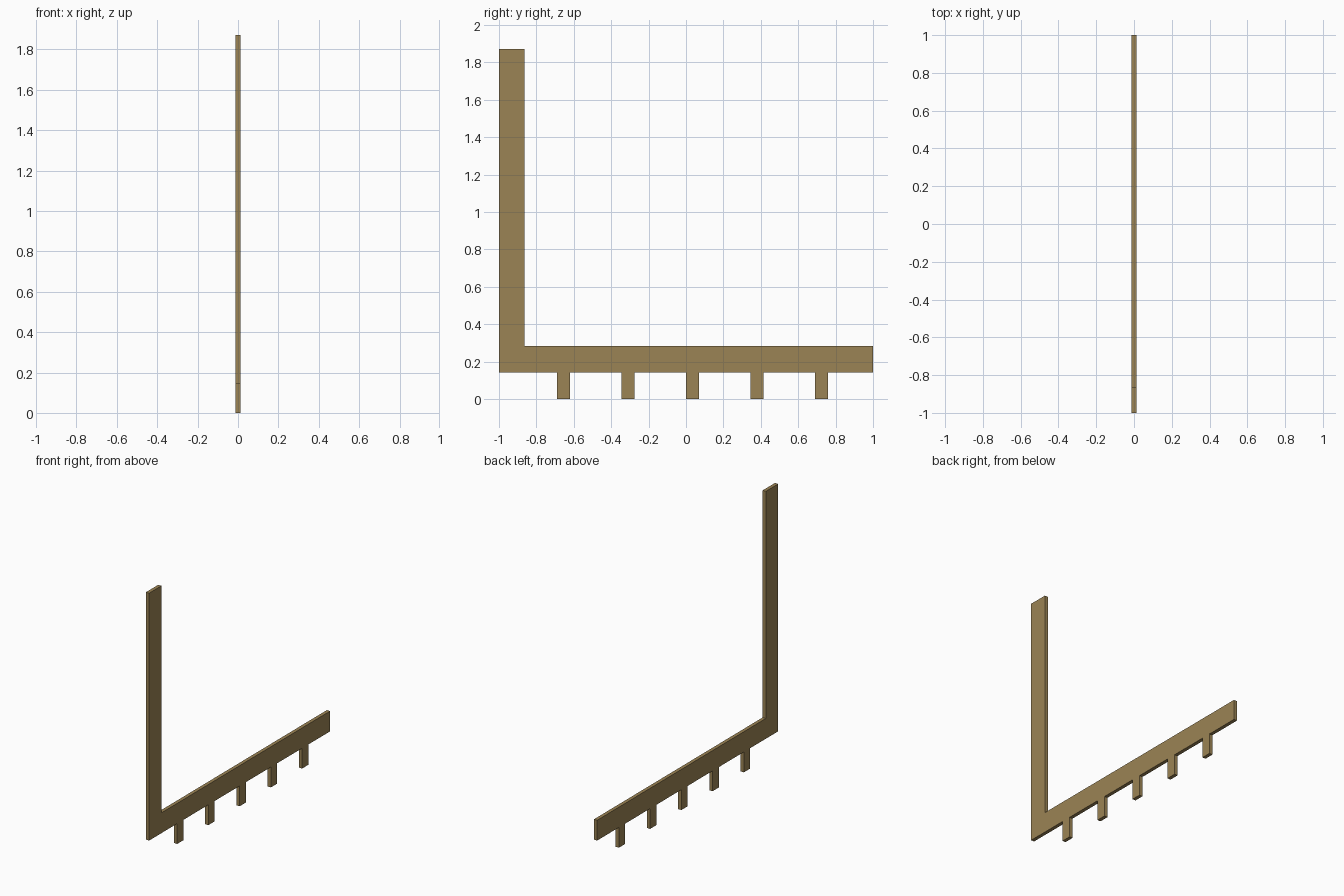
import bpy, bmesh

if "Cube" in bpy.data.objects:
    bpy.data.objects.remove(bpy.data.objects["Cube"])

HALF_T = 0.0125                    # half thickness along x
BAR_Z0, BAR_Z1 = 0.142, 0.284      # rail bottom and top
TOP, POST_Y = 1.872, -0.864        # post top and inner edge
TOOTH_W, TOOTH_START, PITCH = 0.069, -0.69, 0.345

# Side outline (y, z): teeth along the underside, then rail end and post
outline = [(-1, BAR_Z0)]
for i in range(5):
    y0 = TOOTH_START + i * PITCH
    y1 = y0 + TOOTH_W
    outline += [(y0, BAR_Z0), (y0, 0), (y1, 0), (y1, BAR_Z0)]
outline += [(1, BAR_Z0), (1, BAR_Z1), (POST_Y, BAR_Z1), (POST_Y, TOP), (-1, TOP)]

# Flat plate extruded through its thickness
bm = bmesh.new()
face = bm.faces.new([bm.verts.new((-HALF_T, y, z)) for y, z in outline])
ext = bmesh.ops.extrude_face_region(bm, geom=[face], use_keep_orig=True)
moved = [v for v in ext["geom"] if isinstance(v, bmesh.types.BMVert)]
bmesh.ops.translate(bm, verts=moved, vec=(2 * HALF_T, 0, 0))
bmesh.ops.recalc_face_normals(bm, faces=bm.faces)
mesh = bpy.data.meshes.new("toothed_bracket")
bm.to_mesh(mesh)
bm.free()
bracket = bpy.data.objects.new("toothed_bracket", mesh)
bpy.context.collection.objects.link(bracket)

# Brass-brown colour
mat = bpy.data.materials.new("brass_brown")
mat.diffuse_color = (0.33, 0.23, 0.09, 1)
mat.use_nodes = True
mat.node_tree.nodes["Principled BSDF"].inputs["Base Color"].default_value = mat.diffuse_color
mesh.materials.append(mat)
